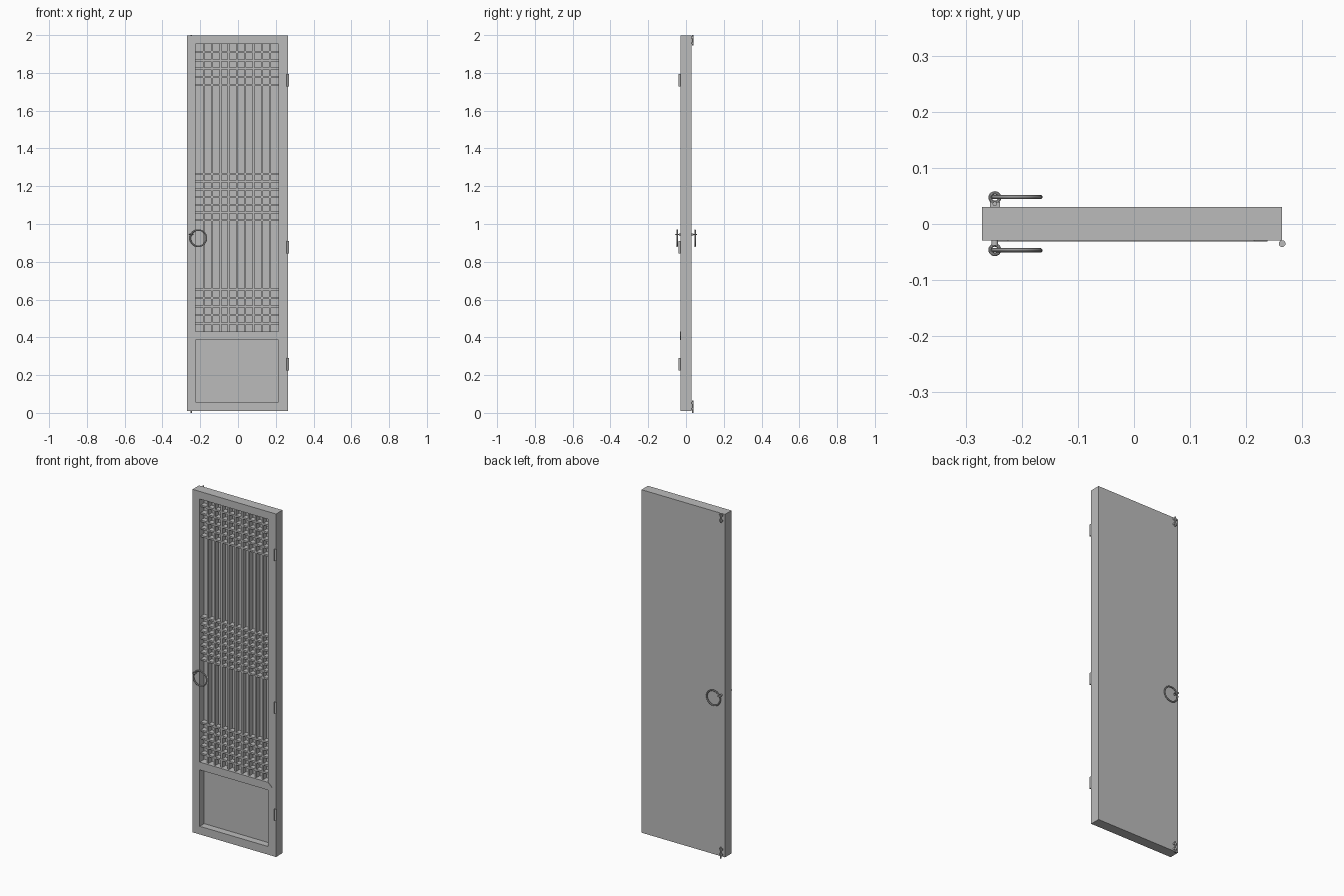
import bpy, bmesh, math
from mathutils import Vector

cube = bpy.data.objects.get("Cube")
if cube:
    bpy.data.objects.remove(cube)

grey = bpy.data.materials.new("plain grey")
grey.use_nodes = True
grey.diffuse_color = (0.5, 0.5, 0.5, 1)
grey.node_tree.nodes["Principled BSDF"].inputs["Base Color"].default_value = (0.5, 0.5, 0.5, 1)


def add_boxes(name, boxes):
    """One object from boxes given as (x0, x1, y0, y1, z0, z1)."""
    bm = bmesh.new()
    for x0, x1, y0, y1, z0, z1 in boxes:
        made = bmesh.ops.create_cube(bm, size=1)["verts"]
        bmesh.ops.scale(bm, verts=made, vec=(x1 - x0, y1 - y0, z1 - z0))
        bmesh.ops.translate(bm, verts=made, vec=((x0 + x1) / 2, (y0 + y1) / 2, (z0 + z1) / 2))
    return finish(name, bm)


def finish(name, bm):
    mesh = bpy.data.meshes.new(name)
    bm.to_mesh(mesh)
    bm.free()
    obj = bpy.data.objects.new(name, mesh)
    bpy.context.collection.objects.link(obj)
    mesh.materials.append(grey)
    return obj


def finish_round(name):
    obj = bpy.context.object
    obj.name = name
    obj.data.materials.append(grey)
    bpy.ops.object.shade_smooth_by_angle()


def add_rod(name, loc, radius, length, rot=(0, 0, 0)):
    bpy.ops.mesh.primitive_cylinder_add(vertices=16, radius=radius, depth=length, location=loc, rotation=rot)
    finish_round(name)


def add_ring(name, loc, major, minor, rot=(0, 0, 0), segments=32):
    bpy.ops.mesh.primitive_torus_add(major_segments=segments, minor_segments=10, major_radius=major,
                                     minor_radius=minor, location=loc, rotation=rot)
    finish_round(name)


# Door outline, upper opening and lower panel
LEFT, RIGHT, FRONT, BACK, BOTTOM, TOP = -0.271, 0.264, -0.029, 0.03, 0.01, 1.997
IN_L, IN_R, FLOOR = -0.225, 0.214, 0.012
LATTICE_LOW, LATTICE_TOP, PANEL_LOW, PANEL_TOP = 0.43, 1.953, 0.057, 0.385

# Door leaf: one solid block with two recesses cut into its front
door = add_boxes("door_leaf", [(LEFT, RIGHT, FRONT, BACK, BOTTOM, TOP)])
cutter = add_boxes("recess_cutter", [(IN_L, IN_R, FRONT - 0.1, FLOOR, LATTICE_LOW, LATTICE_TOP),
                                     (IN_L, IN_R, FRONT - 0.1, FLOOR, PANEL_LOW, PANEL_TOP)])
cut = door.modifiers.new("recesses", 'BOOLEAN')
cut.operation, cut.solver, cut.object = 'DIFFERENCE', 'EXACT', cutter
bpy.context.view_layer.objects.active = door
door.select_set(True)
bpy.ops.object.modifier_apply(modifier=cut.name)
bpy.data.objects.remove(cutter)

# Lattice of upright and cross bars
BAR, BAR_FRONT = 0.005, -0.018
pitch = (IN_R - IN_L) / 10
add_boxes("upright_bars", [(IN_L + i * pitch - BAR, IN_L + i * pitch + BAR, BAR_FRONT, FLOOR + 0.002,
                            LATTICE_LOW, LATTICE_TOP) for i in range(1, 10)])
for name, low, high, count in (("lower", 0.474, 0.653, 5), ("middle", 1.02, 1.265, 7), ("upper", 1.735, 1.91, 5)):
    heights = [low + (high - low) * i / (count - 1) for i in range(count)]
    add_boxes(name + "_cross_bars", [(IN_L, IN_R, BAR_FRONT - 0.001, FLOOR + 0.002, z - BAR, z + BAR)
                                     for z in heights])

# Middle rail face with pointed ends
bm = bmesh.new()
mid = (LATTICE_LOW + PANEL_TOP) / 2
outline = [(-0.25, mid), (IN_L, PANEL_TOP), (IN_R, PANEL_TOP), (0.238, mid), (IN_R, LATTICE_LOW), (IN_L, LATTICE_LOW)]
face = bm.faces.new([bm.verts.new((x, FRONT - 0.002, z)) for x, z in outline])
side = bmesh.ops.extrude_face_region(bm, geom=[face], use_keep_orig=True)["geom"]
bmesh.ops.translate(bm, verts=[v for v in side if isinstance(v, bmesh.types.BMVert)], vec=(0, 0.006, 0))
bmesh.ops.recalc_face_normals(bm, faces=bm.faces)
finish("middle_rail", bm)

# Hinge barrels on the front edge
for name, z in (("lower", 0.257), ("middle", 0.877), ("upper", 1.762)):
    add_rod(name + "_hinge", (RIGHT, -0.035, z), 0.006, 0.066)

# Ring pulls on both faces, each hanging from an eye on a short stem
for name, s, face_y in (("front", -1, FRONT), ("back", 1, BACK)):
    eye_y = face_y + s * 0.017
    add_rod(name + "_pull_stem", (-0.248, face_y + s * 0.004, 0.945), 0.006, 0.01, (math.pi / 2, 0, 0))
    add_ring(name + "_pull_eye", (-0.248, eye_y, 0.945), 0.0085, 0.003, segments=20)
    add_ring(name + "_pull_ring", (-0.21, eye_y + s * 0.001, 0.925), 0.043, 0.004, (math.pi / 2, 0, 0))

# Sliding bolts on the back, at top and bottom
for name, z, low, high in (("upper", 1.972, 1.945, 2.0), ("lower", 0.037, 0.0, 0.065)):
    add_rod(name + "_bolt", (-0.248, BACK + 0.006, (low + high) / 2), 0.004, high - low)
    add_boxes(name + "_bolt_guide", [(-0.257, -0.239, BACK - 0.001, BACK + 0.009, z + d - 0.005, z + d + 0.005)
                                     for d in (-0.015, 0.015)])
